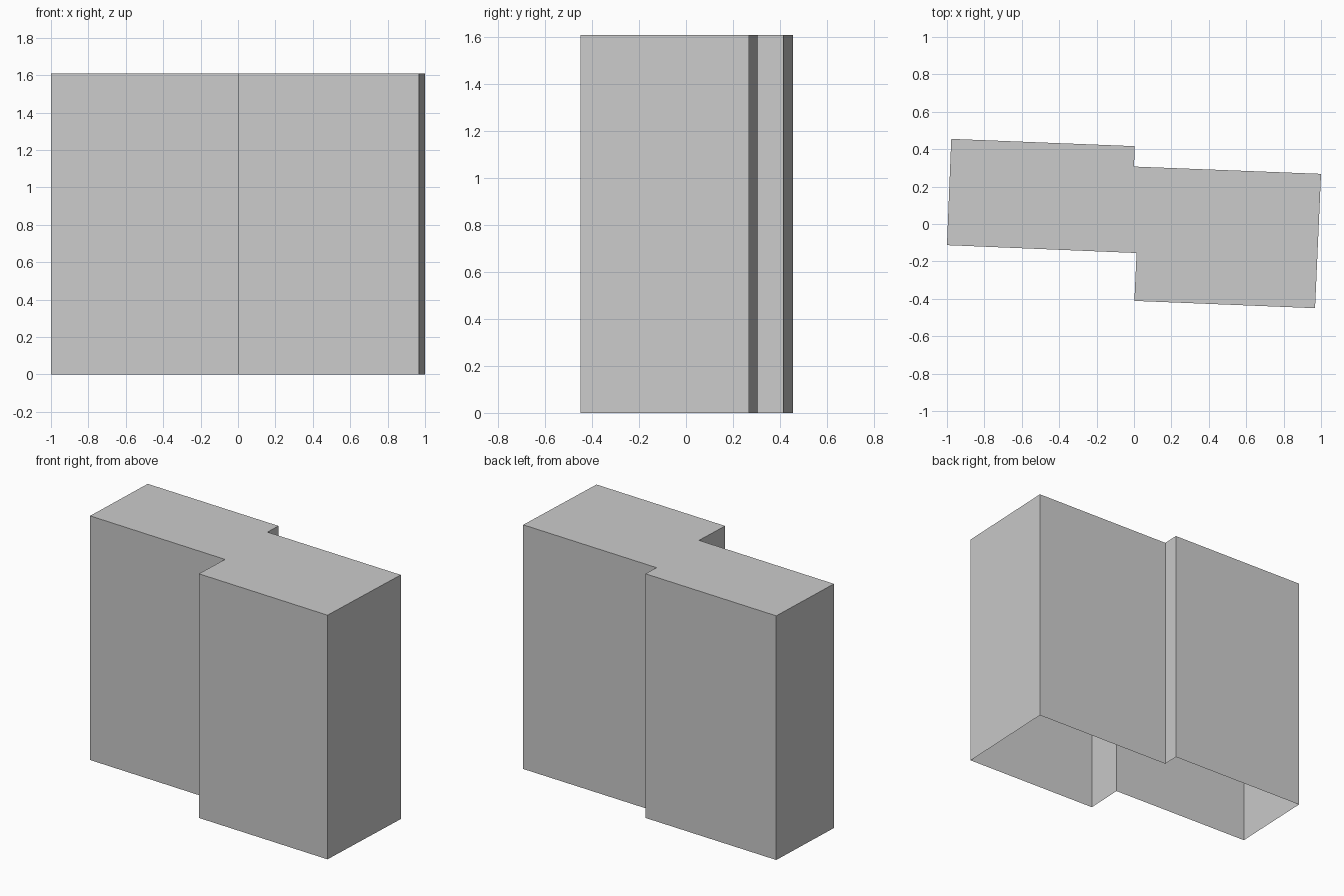
import bpy
import bmesh

cube = bpy.data.objects.get("Cube")
if cube:
    bpy.data.objects.remove(cube, do_unlink=True)

HEIGHT = 1.61

# Plain grey for the whole building
grey = bpy.data.materials.new("plain_grey")
grey.use_nodes = True
colour = (0.6, 0.6, 0.6, 1)
grey.diffuse_color = colour
grey.node_tree.nodes["Principled BSDF"].inputs["Base Color"].default_value = colour

# Footprint of two staggered blocks, counter-clockwise from the front right corner
footprint = [
    (-1.0, -0.113), (0.014, -0.155), (0.002, -0.411), (0.968, -0.45),
    (1.0, 0.268), (0.0, 0.307), (0.004, 0.416), (-0.977, 0.455),
]

bm = bmesh.new()
base = [bm.verts.new((x, y, 0)) for x, y in footprint]
top = [bm.verts.new((x, y, HEIGHT)) for x, y in footprint]

# Walls around the footprint, with a flat roof and an open underside
for i in range(len(base)):
    j = (i + 1) % len(base)
    bm.faces.new((base[i], base[j], top[j], top[i]))
bm.faces.new(top)
bm.normal_update()

mesh = bpy.data.meshes.new("building_block")
bm.to_mesh(mesh)
bm.free()
mesh.materials.append(grey)
building = bpy.data.objects.new("building_block", mesh)
bpy.context.collection.objects.link(building)
